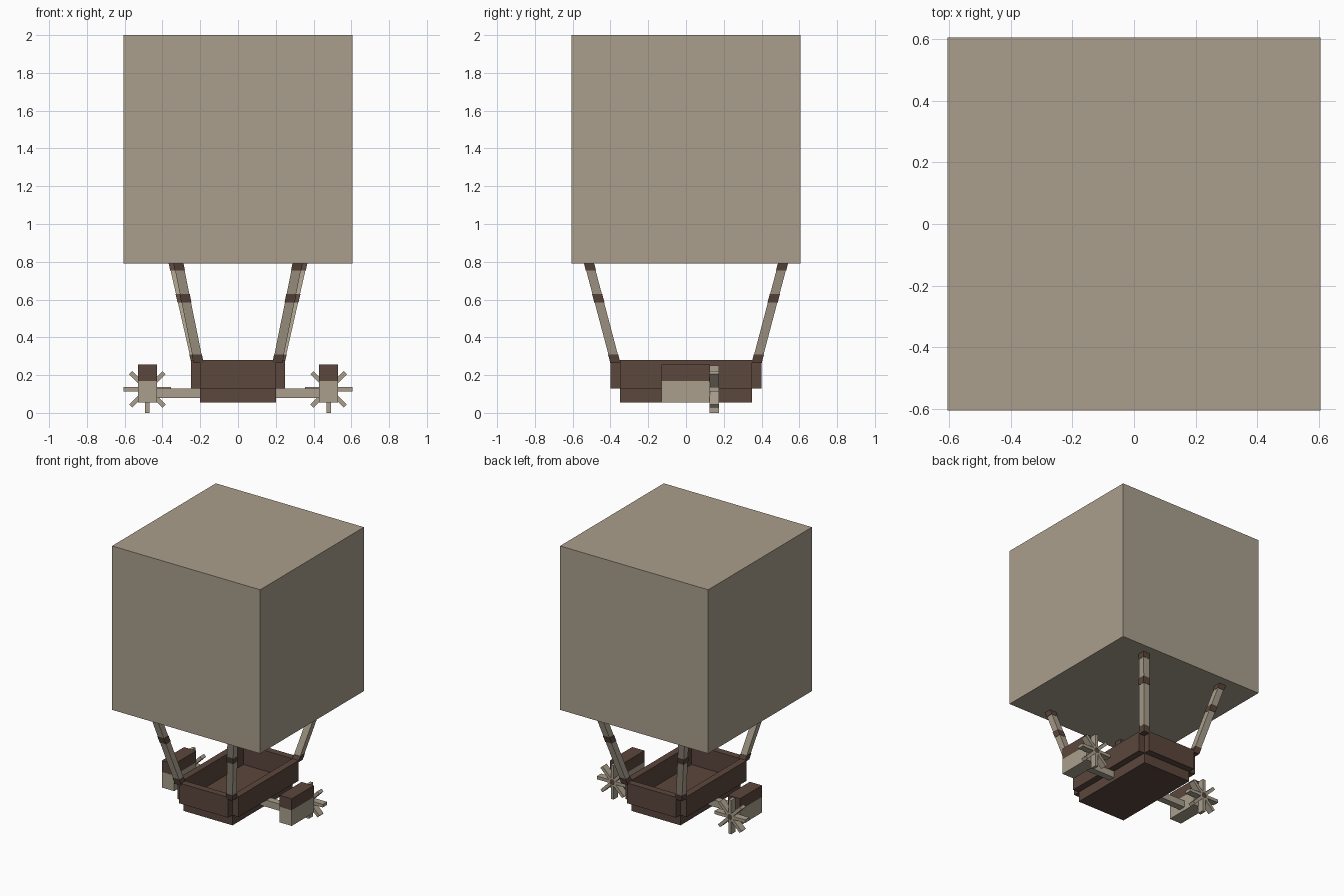
import bpy, bmesh, math
from mathutils import Matrix, Vector

if "Cube" in bpy.data.objects:
    bpy.data.objects.remove(bpy.data.objects["Cube"])


def material(name, rgb):
    m = bpy.data.materials.new(name)
    m.diffuse_color = (*rgb, 1)
    m.use_nodes = True
    m.node_tree.nodes["Principled BSDF"].inputs["Base Color"].default_value = m.diffuse_color
    return m


CLOTH = material("beige cloth", (0.40, 0.345, 0.265))
WOOD = material("dark brown wood", (0.105, 0.063, 0.046))


def finish(name, bm, mat):
    me = bpy.data.meshes.new(name)
    bm.to_mesh(me)
    bm.free()
    me.materials.append(mat)
    ob = bpy.data.objects.new(name, me)
    bpy.context.collection.objects.link(ob)
    return ob


def add_box(bm, lo, hi, matrix=Matrix()):
    lo, hi = Vector(lo), Vector(hi)
    scale = Matrix.Diagonal((*(hi - lo), 1))
    bmesh.ops.create_cube(bm, size=1, matrix=matrix @ Matrix.Translation((lo + hi) / 2) @ scale)


def box(name, lo, hi, mat):
    bm = bmesh.new()
    add_box(bm, lo, hi)
    return finish(name, bm, mat)


def slanted_bar(name, a, b, z0, z1, half, mat):
    # Square bar following the line a-b, cut level at z0 and z1
    bm = bmesh.new()
    rings = []
    for z in (z0, z1):
        c = a.lerp(b, (z - a.z) / (b.z - a.z))
        rings.append([bm.verts.new((c.x + sx * half, c.y + sy * half, z))
                      for sx, sy in ((-1, -1), (1, -1), (1, 1), (-1, 1))])
    low, high = rings
    bm.faces.new(low[::-1])
    bm.faces.new(high)
    for i in range(4):
        j = (i + 1) % 4
        bm.faces.new((low[i], low[j], high[j], high[i]))
    bmesh.ops.recalc_face_normals(bm, faces=bm.faces)
    return finish(name, bm, mat)


# Balloon
box("balloon", (-0.605, -0.605, 0.79), (0.605, 0.605, 2.0), CLOTH)

# Basket with open corners
box("basket_floor", (-0.20, -0.35, 0.055), (0.20, 0.35, 0.13), WOOD)
for s, side in ((-1, "left"), (1, "right")):
    x0, x1 = sorted((s * 0.20, s * 0.25))
    box(f"basket_wall_{side}", (x0, -0.35, 0.13), (x1, 0.35, 0.28), WOOD)
for s, side in ((-1, "front"), (1, "back")):
    y0, y1 = sorted((s * 0.35, s * 0.40))
    box(f"basket_wall_{side}", (-0.20, y0, 0.13), (0.20, y1, 0.28), WOOD)

# Leaning struts with wooden ends and a middle band
for sx, xn in ((-1, "left"), (1, "right")):
    for sy, yn, xb, xt in ((-1, "front", 0.212, 0.315), (1, "back", 0.224, 0.34)):
        a = Vector((sx * xb, sy * 0.378, 0.28))
        b = Vector((sx * xt, sy * 0.513, 0.79))
        tag = f"{yn}_{xn}"
        slanted_bar(f"strut_foot_{tag}", a, b, 0.265, 0.31, 0.027, WOOD)
        slanted_bar(f"strut_lower_{tag}", a, b, 0.31, 0.585, 0.025, CLOTH)
        slanted_bar(f"strut_band_{tag}", a, b, 0.585, 0.63, 0.027, WOOD)
        slanted_bar(f"strut_upper_{tag}", a, b, 0.63, 0.755, 0.025, CLOTH)
        slanted_bar(f"strut_head_{tag}", a, b, 0.755, 0.80, 0.027, WOOD)

# Side engines with arms and rear propellers
for s, side in ((-1, "left"), (1, "right")):
    cx = s * 0.48
    x0, x1 = sorted((s * 0.20, s * 0.43))
    box(f"engine_arm_{side}", (x0, -0.025, 0.08), (x1, 0.025, 0.13), CLOTH)
    box(f"engine_body_{side}", (cx - 0.05, -0.13, 0.055), (cx + 0.05, 0.127, 0.17), CLOTH)
    box(f"engine_top_{side}", (cx - 0.05, -0.13, 0.17), (cx + 0.05, 0.127, 0.255), WOOD)
    bm = bmesh.new()
    for i in range(8):
        turn = Matrix.Translation((cx, 0.15, 0.125)) @ Matrix.Rotation(math.radians(45 * i), 4, 'Y')
        add_box(bm, (0.02, -0.025, -0.0115), (0.125, 0.025, 0.0115), turn)
    finish(f"propeller_blades_{side}", bm, CLOTH)
    box(f"propeller_hub_{side}", (cx - 0.02, 0.125, 0.105), (cx + 0.02, 0.172, 0.145), WOOD)
